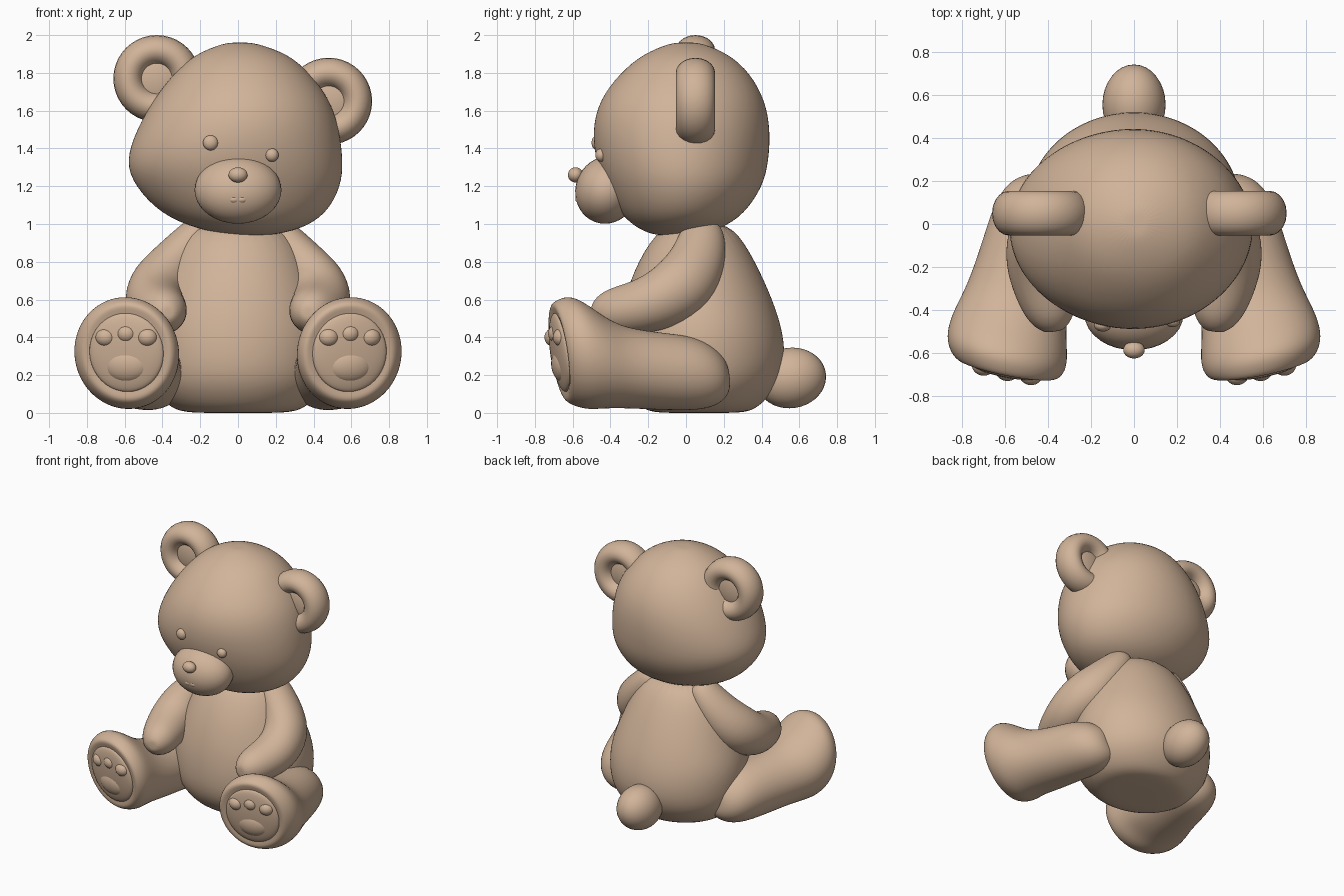
import bpy, bmesh
from math import cos, sin, pi, radians
from mathutils import Vector

cube = bpy.data.objects.get("Cube")
if cube:
    bpy.data.objects.remove(cube)

# One plush colour for the whole toy
plush = bpy.data.materials.new("tan plush")
plush.use_nodes = True
tan = (.64, .455, .32, 1)
plush.diffuse_color = tan
shader = plush.node_tree.nodes["Principled BSDF"]
shader.inputs["Base Color"].default_value = tan
shader.inputs["Roughness"].default_value = .8


def finish(obj, name):
    """Name the object, colour it and shade it smooth."""
    obj.name = name
    obj.data.name = name
    obj.data.materials.append(plush)
    for poly in obj.data.polygons:
        poly.use_smooth = True
    return obj


def loft(name, sections, axis=None, sides=24):
    """Skin elliptical sections (centre, radius u, radius v) into a closed soft form."""
    bm = bmesh.new()
    centres = [Vector(centre) for centre, _, _ in sections]
    last = len(centres) - 1
    rings = []
    for i, (_, radius_u, radius_v) in enumerate(sections):
        if axis:
            along = Vector(axis)
        else:
            along = centres[min(i + 1, last)] - centres[max(i - 1, 0)]
        along.normalize()
        u = Vector((1, 0, 0))
        u = (u - along * u.dot(along)).normalized()
        v = along.cross(u)
        ring = []
        for k in range(sides):
            angle = 2 * pi * k / sides
            offset = u * radius_u * cos(angle) + v * radius_v * sin(angle)
            ring.append(bm.verts.new(centres[i] + offset))
        rings.append(ring)
    for low, high in zip(rings, rings[1:]):
        for k in range(sides):
            n = (k + 1) % sides
            bm.faces.new((low[k], low[n], high[n], high[k]))
    # Close both ends with a fan
    for ring in (rings[0], rings[-1]):
        bmesh.ops.poke(bm, faces=[bm.faces.new(ring)])
    bmesh.ops.recalc_face_normals(bm, faces=bm.faces)
    mesh = bpy.data.meshes.new(name)
    bm.to_mesh(mesh)
    bm.free()
    obj = bpy.data.objects.new(name, mesh)
    bpy.context.collection.objects.link(obj)
    soften = obj.modifiers.new("soften", 'SUBSURF')
    soften.levels = soften.render_levels = 2
    return finish(obj, name)


def stack(name, rows):
    """Loft upright from rows of height, sideways shift, half width, front and back."""
    sections = []
    for height, shift, half, front, back in rows:
        centre = (shift, (front + back) / 2, height)
        sections.append((centre, half, (back - front) / 2))
    return loft(name, sections, axis=(0, 0, 1), sides=32)


def limb(name, side, rows, axis=None):
    """Loft along a path given for the left side, mirrored when side is -1."""
    sections = [((x * side, y, z), wide, tall) for x, y, z, wide, tall in rows]
    return loft(name, sections, axis)


def ball(name, centre, radii, tilt=0, turn=0):
    bpy.ops.mesh.primitive_uv_sphere_add(segments=32, ring_count=20, location=centre)
    obj = bpy.context.object
    obj.rotation_euler = (radians(tilt), 0, radians(turn))
    obj.scale = radii
    return finish(obj, name)


# Pear-shaped body
stack("body", [
    (0, 0, .26, -.16, .3),
    (.02, 0, .36, -.24, .38),
    (.15, 0, .48, -.35, .5),
    (.3, 0, .5, -.37, .53),
    (.45, 0, .5, -.36, .51),
    (.6, 0, .45, -.33, .46),
    (.8, 0, .37, -.26, .37),
    (1, 0, .25, -.13, .25)])

# Head, cocked a little to one side
stack("head", [
    (.94, .07, .1, -.16, .04),
    (.97, .06, .27, -.25, .18),
    (1.05, .03, .44, -.35, .31),
    (1.2, 0, .55, -.43, .41),
    (1.33, -.02, .58, -.48, .44),
    (1.5, 0, .54, -.5, .45),
    (1.66, .02, .47, -.46, .42),
    (1.8, .02, .36, -.35, .34),
    (1.9, .02, .25, -.23, .23),
    (1.96, .01, .08, -.08, .08)])

# Face
ball("muzzle", (0, -.42, 1.18), (.23, .165, .18), tilt=-20)
ball("nose", (0, -.585, 1.26), (.05, .04, .04))
ball("right_eye", (-.145, -.47, 1.43), (.04, .03, .04))
ball("left_eye", (.18, -.45, 1.365), (.035, .03, .035))
for side, x in (("right", -.02), ("left", .02)):
    ball(side + "_lip", (x, -.565, 1.13), (.03, .02, .02))
ball("chin", (0, -.535, 1.08), (.035, .02, .02))

# Ears: a padded rim around a thin centre, the right one higher
for side, x, z in (("right", -.43, 1.77), ("left", .48, 1.65)):
    centre = (x, .05, z)
    bpy.ops.mesh.primitive_torus_add(major_radius=.15, minor_radius=.08,
                                     major_segments=40, minor_segments=20,
                                     location=centre, rotation=(pi / 2, 0, 0))
    rim = bpy.context.object
    rim.scale.z = 1.3
    finish(rim, side + "_ear_rim")
    ball(side + "_ear_centre", centre, (.15, .06, .15))

# Paired limbs, with s giving the side of the body
for side, s in (("right", -1), ("left", 1)):
    limb(side + "_arm", s, [
        (.18, .09, 1, .07, .08),
        (.21, .09, .95, .1, .12),
        (.31, .07, .82, .13, .15),
        (.42, 0, .68, .16, .18),
        (.45, -.14, .59, .16, .16),
        (.42, -.28, .55, .15, .14),
        (.38, -.43, .53, .12, .12),
        (.37, -.5, .53, .05, .05)])

    # Leg flares into the foot, which is turned out, with a grooved sole
    limb(side + "_leg", s, [
        (.4, .22, .2, .08, .08),
        (.42, .18, .2, .15, .14),
        (.45, .08, .21, .2, .2),
        (.5, -.12, .22, .21, .21),
        (.54, -.33, .24, .24, .22),
        (.58, -.46, .29, .27, .27),
        (.59, -.56, .32, .29, .31),
        (.59, -.63, .32, .28, .29),
        (.59, -.68, .32, .24, .26),
        (.59, -.66, .32, .2, .21),
        (.59, -.66, .32, .1, .1)], axis=(.2 * s, -1, -.15))

    # Paw padding, each pad lying on the turned-out sole
    for part, out, up, width, depth, height in (
            ("sole_dome", 0, 0, .2, .04, .21),
            ("sole_pad", 0, -.07, .12, .055, .09),
            ("outer_toe_pad", .11, .08, .055, .05, .05),
            ("middle_toe_pad", 0, .1, .055, .05, .05),
            ("inner_toe_pad", -.11, .08, .055, .05, .05)):
        slope = .2 * out - .15 * up
        ball(f"{side}_{part}", ((.59 + out) * s, slope - .665, .32 + up),
             (width, depth, height), tilt=8, turn=11 * s)

# Stubby tail
ball("tail", (0, .555, .185), (.147, .187, .16), tilt=8)
